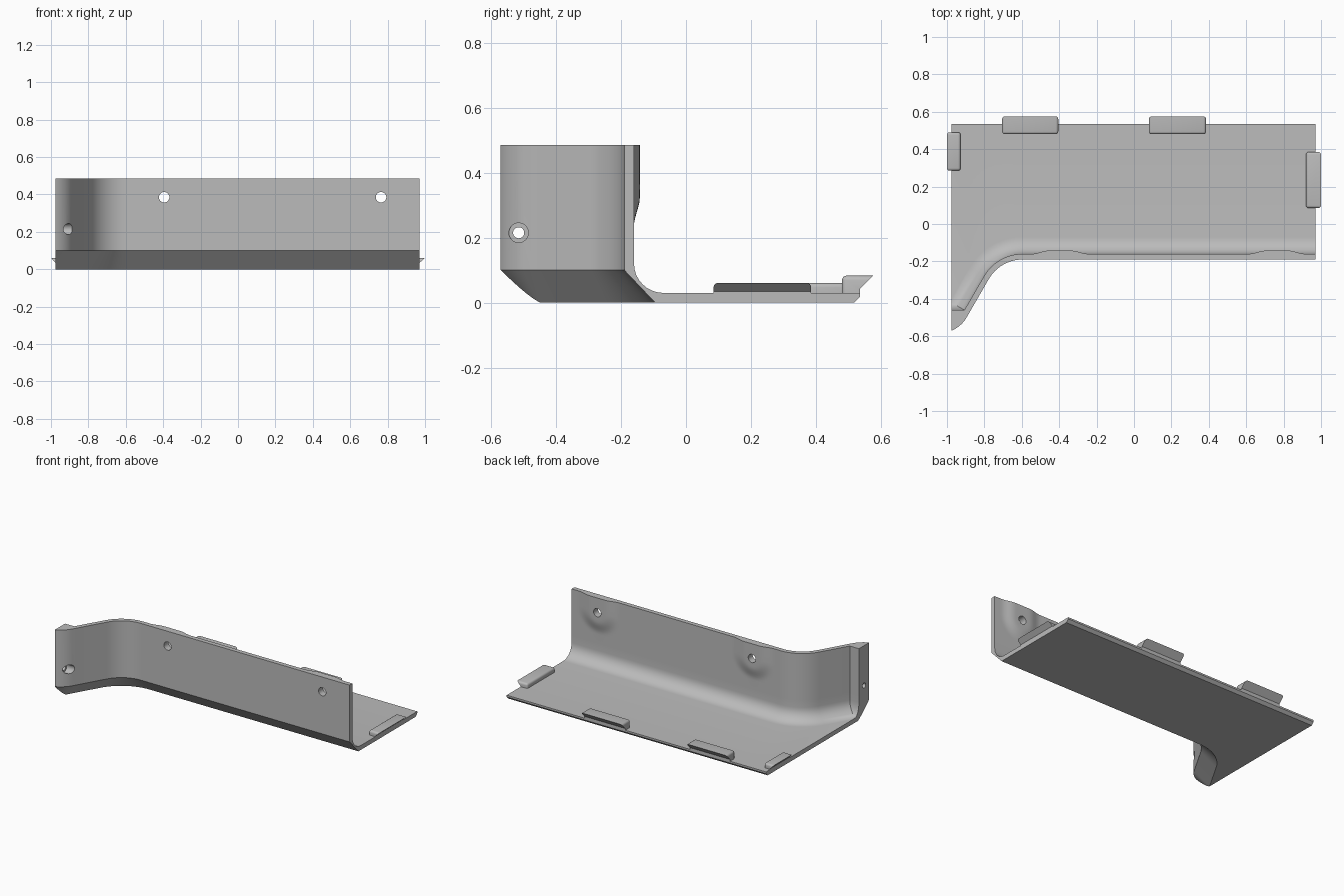
import bpy, bmesh, math
from mathutils import Vector

if "Cube" in bpy.data.objects:
    bpy.data.objects.remove(bpy.data.objects["Cube"])

XL, XR, BACK, TOP = -0.975, 0.97, 0.535, 0.485
T, FIL, CH, FLOOR = 0.03, 0.09, 0.095, 0.03
HOLES = (-0.395, 0.765)

mat = bpy.data.materials.new("light grey")
mat.diffuse_color = (0.5, 0.5, 0.5, 1)
mat.use_nodes = True
mat.node_tree.nodes["Principled BSDF"].inputs["Base Color"].default_value = mat.diffuse_color


def finish(name, bm, angle=30):
    bmesh.ops.recalc_face_normals(bm, faces=bm.faces)
    me = bpy.data.meshes.new(name)
    bm.to_mesh(me)
    bm.free()
    ob = bpy.data.objects.new(name, me)
    me.materials.append(mat)
    bpy.context.collection.objects.link(ob)
    return ob


def shade(ob):
    bpy.ops.object.select_all(action='DESELECT')
    ob.select_set(True)
    bpy.context.view_layer.objects.active = ob
    bpy.ops.object.shade_smooth_by_angle(angle=math.radians(32))


# Outer wall path: (point, inward normal, wall thickness)
stations = []
n = 84
for i in range(n + 1):
    x = XR + (-0.596 - XR) * i / n
    stations.append((Vector((x, -0.19)), Vector((0, 1)), T))
R = 0.208
centre = Vector((-0.596, -0.19 - R))
for i in range(1, 13):                      # concave bend into the diagonal
    a = math.radians(90 + 60 * i / 12)
    nrm = Vector((math.cos(a), math.sin(a)))
    stations.append((centre + nrm * R, nrm, T))
p, nrm = stations[-1][0], stations[-1][1]
d = Vector((-0.5, -math.sqrt(0.75)))
corner = p + d * ((p.y + 0.475) / -d.y)
stations.append((corner, nrm, T))
start = p + d * ((p.y + 0.499) / -d.y)
R2 = 0.169
c2 = start + nrm * R2
for i in range(0, 13):                      # convex tip with solid end block
    a = math.radians(150 - 46 * i / 12)
    nv = Vector((math.cos(a), math.sin(a)))
    q = c2 - nv * R2
    stations.append((q, nv, (-0.46 - q.y) / nv.y))


def pad(x, z):
    """Height of the smooth raised pads around the wall holes."""
    r = min(math.hypot(x - h, max(0, 0.385 - z)) for h in HOLES)
    s = min(1, max(0, (0.15 - r) / 0.09))
    return 0.018 * s * s * (3 - 2 * s)


def section(q, nv, t):
    def at(off, z):
        v = q + nv * off
        return Vector((v.x, v.y, z))
    pts = [at(CH, 0), at(0, 0.1), at(0, TOP)]
    z_levels = [TOP, 0.43, 0.385] + [0.385 - 0.0155 * k for k in range(1, 11)] + [0.17]
    for z in z_levels:
        pts.append(at(t + pad(q.x, z), z))
    for k in range(9):                      # inside fillet
        a = math.radians(90 * k / 8)
        pts.append(at(t + FIL * (1 - math.cos(a)), FLOOR + FIL * (1 - math.sin(a))))
    x = pts[-1].x
    return pts + [Vector((x, BACK, FLOOR)), Vector((x, BACK, 0.018)), Vector((x, BACK - 0.018, 0))]


# Tray: floor, wall and end block in one sweep
bm = bmesh.new()
rings = [[bm.verts.new(v) for v in section(*s)] for s in stations]
m = len(rings[0])
for a, b in zip(rings, rings[1:]):
    for k in range(m):
        bm.faces.new((a[k], a[(k + 1) % m], b[(k + 1) % m], b[k]))
bm.faces.new(rings[0])
bmesh.ops.bisect_plane(bm, geom=bm.verts[:] + bm.edges[:] + bm.faces[:], dist=1e-6,
                       plane_co=(XL, 0, 0), plane_no=(-1, 0, 0), clear_outer=True)
bmesh.ops.remove_doubles(bm, verts=bm.verts[:], dist=1e-5)
bmesh.ops.holes_fill(bm, edges=[e for e in bm.edges if e.is_boundary], sides=0)
tray = finish("tray", bm)


# Screw holes
def drill(loc, axis, radius, length):
    bpy.ops.mesh.primitive_cylinder_add(vertices=32, radius=radius, depth=length, location=loc,
                                        rotation=(math.pi / 2, 0, 0) if axis == 'y' else (0, math.pi / 2, 0))
    cutter = bpy.context.object
    cutter.name = "hole_cutter"
    cutter.hide_render = True
    mod = tray.modifiers.new("hole", 'BOOLEAN')
    mod.operation, mod.solver, mod.object = 'DIFFERENCE', 'EXACT', cutter
    bpy.context.view_layer.objects.active = tray
    bpy.ops.object.modifier_apply(modifier=mod.name)
    bpy.data.objects.remove(cutter)


for hx in HOLES:
    drill((hx, -0.17, 0.385), 'y', 0.028, 0.2)
drill((-0.94, -0.515, 0.215), 'x', 0.017, 0.2)
drill((-0.895, -0.515, 0.215), 'x', 0.03, 0.1)
shade(tray)


# Snap tabs: wedge hook overhanging an edge, rounded on the inner top
def tab(name, edge, out, lo, hi, inner, tip, top, notch):
    bm = bmesh.new()
    prof = [(-inner, FLOOR - 0.005), (-inner, top), (tip, top), (0, notch), (0, FLOOR - 0.005)]
    ends = []
    for w in (lo, hi):
        ends.append([bm.verts.new((w, edge + out * u, z) if name.startswith("back")
                                  else (edge + out * u, w, z)) for u, z in prof])
    a, b = ends
    for k in range(5):
        bm.faces.new((a[k], a[(k + 1) % 5], b[(k + 1) % 5], b[k]))
    bm.faces.new(a)
    bm.faces.new(b)
    pairs = [(a[1], b[1]), (a[0], a[1]), (b[0], b[1]), (a[1], a[2]), (b[1], b[2])]
    edges = [bm.edges.get(pr) for pr in pairs]
    bmesh.ops.bevel(bm, geom=edges, offset=0.014, segments=4, profile=0.5, affect='EDGES')
    shade(finish(name, bm))


tab("back_tab_left", BACK, 1, -0.705, -0.405, 0.055, 0.04, 0.083, 0.042)
tab("back_tab_right", BACK, 1, 0.08, 0.385, 0.055, 0.04, 0.083, 0.042)
tab("side_tab_left", XL, -1, 0.285, 0.49, 0.048, 0.025, 0.061, 0.034)
tab("side_tab_right", XR, 1, 0.085, 0.385, 0.05, 0.03, 0.061, 0.034)
